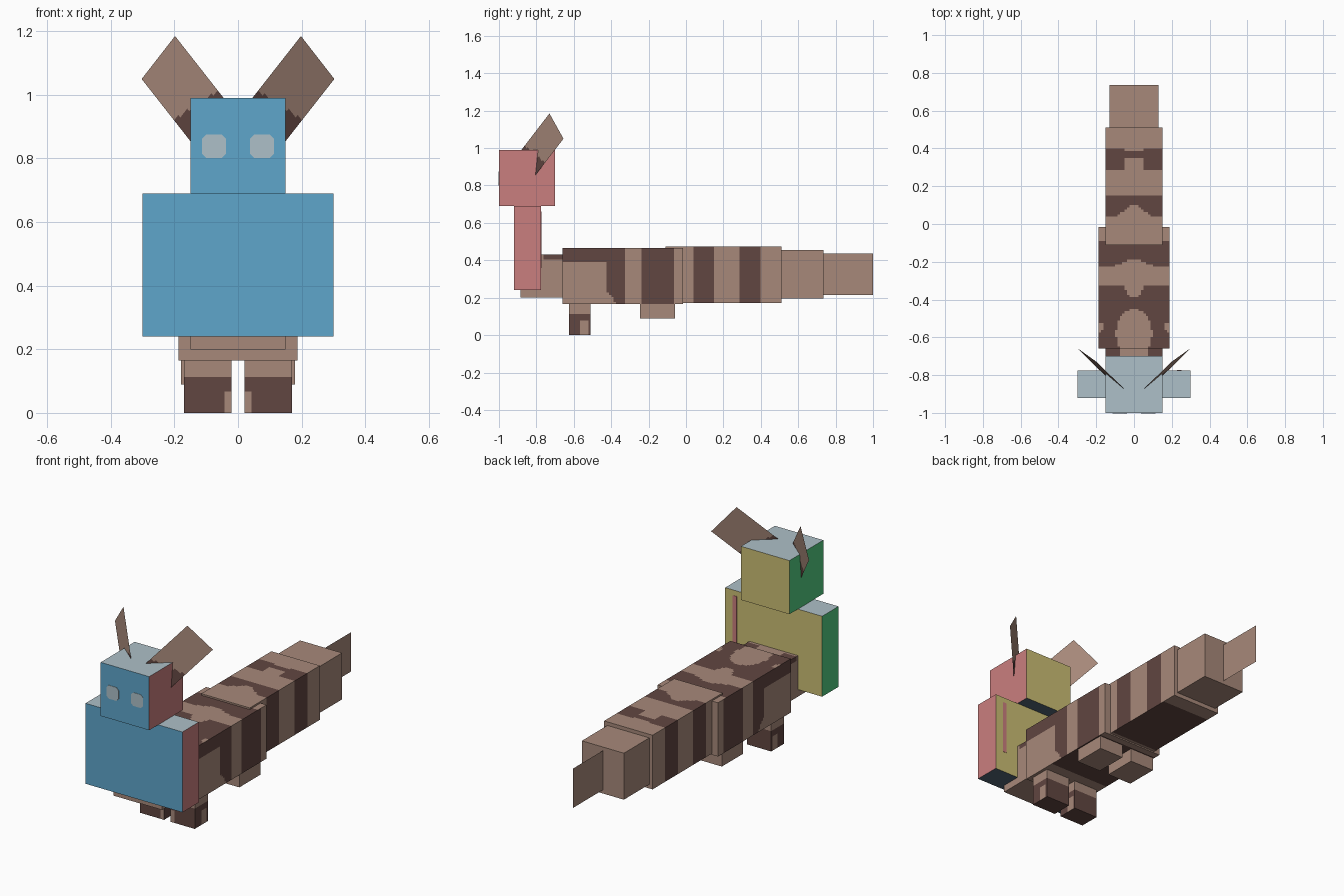
import bpy, bmesh
from mathutils import Vector

if "Cube" in bpy.data.objects:
    bpy.data.objects.remove(bpy.data.objects["Cube"], do_unlink=True)


def material(name, *rgb):
    lin = [((c / 255 + 0.055) / 1.055) ** 2.4 for c in rgb] + [1]
    m = bpy.data.materials.new(name)
    m.use_nodes = True
    m.diffuse_color = lin
    m.node_tree.nodes["Principled BSDF"].inputs["Base Color"].default_value = lin
    return m


tan = material("tan fur", 167, 137, 122)
brown = material("dark brown fur", 97, 70, 65)
blue = material("blue", 95, 166, 203)
pale = material("pale grey blue", 174, 192, 200)
rose = material("rose", 202, 126, 126)
green = material("green", 83, 204, 129)
olive = material("yellow olive", 203, 190, 116)
slate = material("slate", 83, 101, 117)
FUR = [tan, brown]
PANELS = [blue, olive, rose, green, pale, slate]


def finish(name, bm, mats, rule=None):
    bm.normal_update()
    if rule:
        for f in bm.faces:
            f.material_index = int(rule(f.calc_center_median(), f.normal))
    me = bpy.data.meshes.new(name)
    bm.to_mesh(me)
    bm.free()
    for m in mats:
        me.materials.append(m)
    ob = bpy.data.objects.new(name, me)
    bpy.context.collection.objects.link(ob)
    return ob


def box(name, xs, ys, zs, mats=FUR, rule=None, step=None):
    """Box between limits; with a step its faces are cut into cells for a coat rule."""
    lims = (xs, ys, zs)
    bm = bmesh.new()
    bmesh.ops.create_cube(bm, size=1)
    for v in bm.verts:
        v.co = [(a + b) / 2 + c * (b - a) for (a, b), c in zip(lims, v.co)]
    if step:
        for axis, (a, b) in enumerate(lims):
            n = max(1, round((b - a) / step))
            no = Vector([axis == i for i in range(3)])
            for k in range(1, n):
                geom = bm.verts[:] + bm.edges[:] + bm.faces[:]
                bmesh.ops.bisect_plane(bm, geom=geom, plane_no=no,
                                       plane_co=no * (a + (b - a) * k / n))
    return finish(name, bm, mats, rule)


def sheet(name, corners, rule=None, cells=1, mats=FUR):
    """Flat parallelogram from origin corner, u end and v end."""
    o, u, v = map(Vector, corners)
    bm = bmesh.new()
    bmesh.ops.create_grid(bm, x_segments=cells, y_segments=cells, size=0.5)
    for f in bm.faces:
        c = f.calc_center_median()
        f.material_index = int(rule(c.x + 0.5, c.y + 0.5)) if rule else 0
    for w in bm.verts:
        w.co = o + (u - o) * (w.co.x + 0.5) + (v - o) * (w.co.y + 0.5)
    return finish(name, bm, mats)


# Each panel box has one colour per direction
def panel(p, n):
    if abs(n.y) > 0.5:
        return n.y > 0
    if abs(n.x) > 0.5:
        return 2 if n.x > 0 else 3
    return 4 if n.z > 0 else 5


# Coat markings
def front_coat(p, n):
    ax, y = abs(p.x), p.y
    if n.z > 0.5:
        if y > -0.09:
            return False
        if y > -0.32:
            return y > -0.22 + 0.04 * max(0, 1 - ax / 0.1)
        notch = y > -0.385 and ax < 0.06 + (y + 0.32) * 0.5
        blob = (ax / 0.095) ** 2 + ((y + 0.58) / 0.13) ** 2 < 1
        spot = (ax - 0.185) ** 2 + (y + 0.545) ** 2 < 0.027 ** 2
        return not (notch or blob or spot)
    if n.z < -0.5:
        return -0.45 < y < -0.05
    if abs(n.x) > 0.5:
        edge = -0.43 + 0.06 * max(0, (0.25 - p.z) / 0.085)
        saddle = p.z > 0.395 and y < -0.4
        return saddle or edge < y < -0.325 or -0.24 < y < -0.06
    return False


def rear_coat(p, n):
    ax, y = abs(p.x), p.y
    if n.z < -0.5:
        return 0 < y < 0.42
    if abs(n.y) > 0.5:
        return False
    first, second = 0.04 < y < 0.15, 0.285 < y < 0.395
    if n.z > 0.5:
        first = first and y > 0.11 - 0.75 * ax
        second = second and not (ax < 0.045 and (y < 0.35 or y > 0.38))
    return first or second


def neck_coat(p, n):
    if n.z > 0.5:
        return abs(p.x) > 0.07 and p.y > -0.76
    return abs(n.x) > 0.5 and p.z > 0.4 and p.y > -0.76


def leg_coat(p, n):
    if n.y < -0.5 and abs(p.x) < 0.042 and p.z < 0.07:
        return False
    if abs(n.x) > 0.5 and -0.565 < p.y < -0.525 and p.z < 0.08:
        return False
    return p.z < 0.115


# Head and chest
box("head", (-0.15, 0.15), (-1, -0.7), (0.69, 0.99), PANELS, panel)
box("chest", (-0.3, 0.3), (-0.92, -0.775), (0.24, 0.69), PANELS, panel)
box("chest_back_streak", (0.228, 0.252), (-0.776, -0.773), (0.36, 0.66), [rose])

# Trunk and tail
box("neck", (-0.15, 0.15), (-0.885, -0.65), (0.2, 0.43), FUR, neck_coat, 0.0125)
box("front_body", (-0.187, 0.187), (-0.66, -0.015), (0.165, 0.466), FUR, front_coat, 0.0125)
box("rear_body", (-0.15, 0.15), (-0.11, 0.51), (0.172, 0.475), FUR, rear_coat, 0.0125)
box("tail_base", (-0.13, 0.13), (0.505, 0.735), (0.195, 0.455))
sheet("tail_fin", [(0, 0.735, 0.215), (0, 1, 0.215), (0, 0.735, 0.435)])

# Paired parts
for side, s in (("left", 1), ("right", -1)):
    def span(a, b):
        return tuple(sorted((s * a, s * b)))

    box(side + "_front_leg", span(0.02, 0.17), (-0.625, -0.51), (0, 0.17),
        FUR, leg_coat, 0.0115)
    box(side + "_rear_leg", span(0.03, 0.18), (-0.245, -0.06), (0.09, 0.175))
    # Ear: u runs up the ear, v runs across toward the middle of the head
    sheet(side + "_ear", [(s * 0.15, -0.805, 0.855), (s * 0.303, -0.655, 1.05),
                          (s * 0.045, -0.88, 0.99)],
          lambda u, v: u < 0.34 - 0.22 * v, 24)
    # Eye: thin square plate with clipped corners
    eye = box(side + "_eye", span(0.038, 0.113), (-1.002, -0.999), (0.801, 0.876), [pale])
    bm = bmesh.new()
    bm.from_mesh(eye.data)
    edges = [e for e in bm.edges if abs(e.verts[0].co.y - e.verts[1].co.y) > 0.001]
    bmesh.ops.bevel(bm, geom=edges, offset=0.014, segments=1, affect='EDGES')
    bm.to_mesh(eye.data)
    bm.free()
